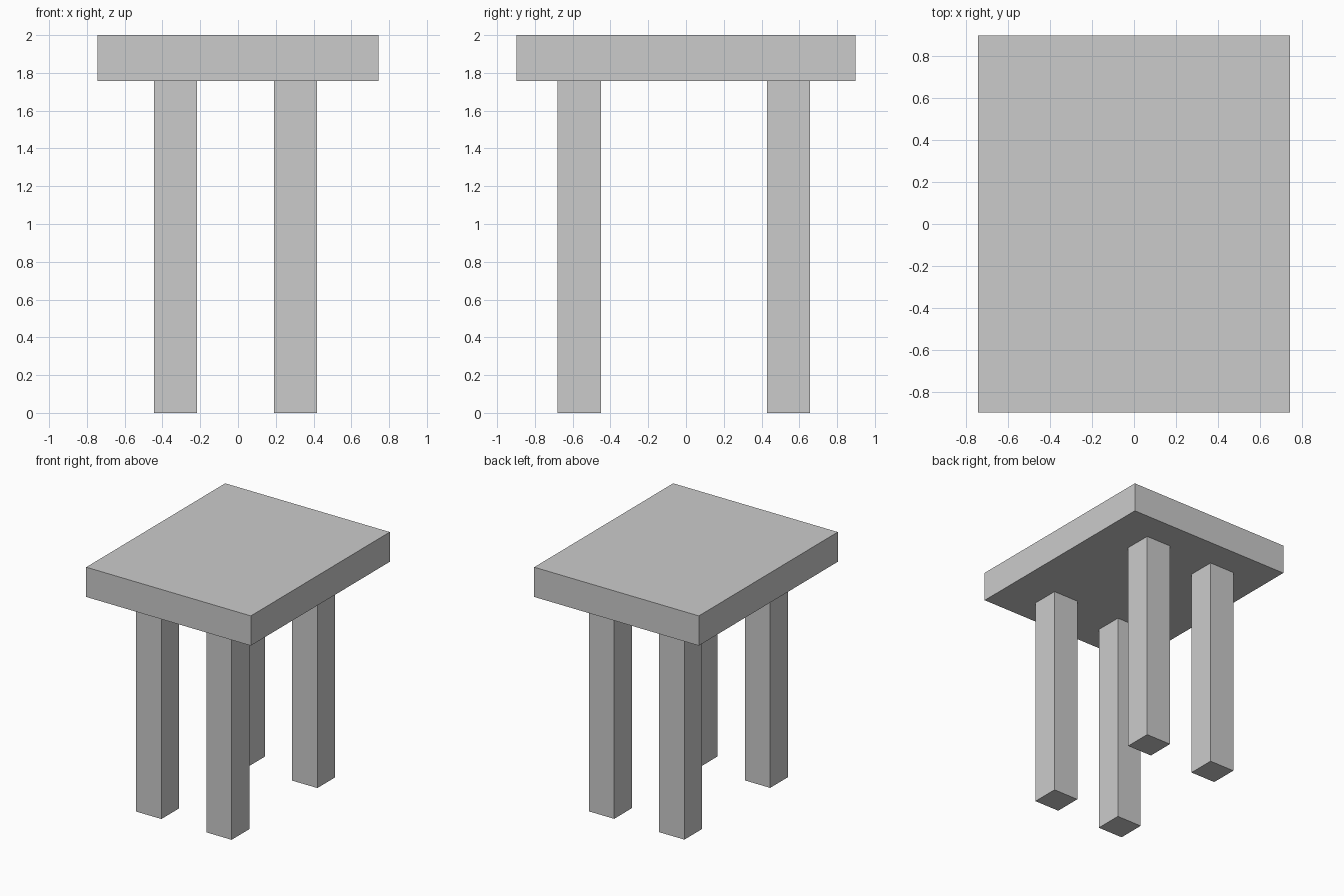
import bpy

if "Cube" in bpy.data.objects:
    bpy.data.objects.remove(bpy.data.objects["Cube"])


def box(name, x, y, z):
    """Axis-aligned box from (min, max) ranges."""
    bpy.ops.mesh.primitive_cube_add(size=1, location=[sum(r) / 2 for r in (x, y, z)])
    ob = bpy.context.object
    ob.name = name
    ob.scale = [r[1] - r[0] for r in (x, y, z)]
    bpy.ops.object.transform_apply(location=False, rotation=False, scale=True)
    return ob


TOP_Z = 1.757
HALF_LEG = 0.114

# Thick rectangular top
box("table_top", (-0.744, 0.744), (-0.897, 0.897), (TOP_Z, 2.0))

# Four square legs, set slightly off centre
for side, x in (("left", -0.331), ("right", 0.304)):
    for end, y in (("front", -0.565), ("back", 0.542)):
        box(f"{end}_{side}_leg", (x - HALF_LEG, x + HALF_LEG),
            (y - HALF_LEG, y + HALF_LEG), (0.0, TOP_Z))
